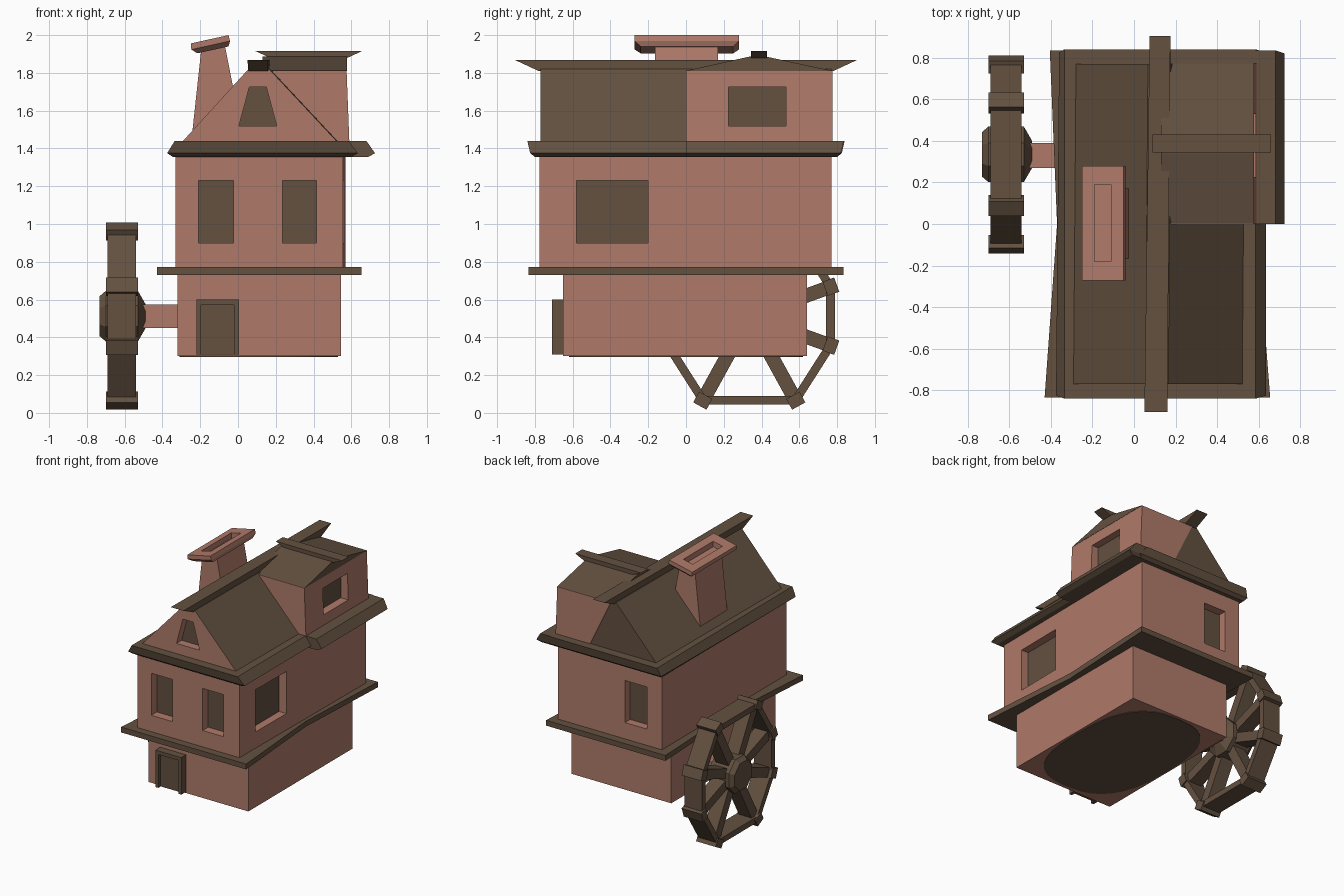
import bpy, bmesh, math
from mathutils import Vector

if "Cube" in bpy.data.objects:
    bpy.data.objects.remove(bpy.data.objects["Cube"])


def material(name, rgb):
    m = bpy.data.materials.new(name)
    m.diffuse_color = (*rgb, 1)
    m.use_nodes = True
    m.node_tree.nodes["Principled BSDF"].inputs["Base Color"].default_value = m.diffuse_color
    return m


PINK = material("clay_pink", (0.43, 0.195, 0.142))
BROWN = material("wood_brown", (0.125, 0.082, 0.051))


def loft(name, rings, *mats, pick=None):
    """Skin equal-length rings of points and cap both ends."""
    bm = bmesh.new()
    vs = [[bm.verts.new(p) for p in r] for r in rings]
    n = len(rings[0])
    for a, b in zip(vs, vs[1:]):
        for i in range(n):
            j = (i + 1) % n
            bm.faces.new((a[i], a[j], b[j], b[i]))
    bm.faces.new(vs[0][::-1])
    bm.faces.new(vs[-1])
    bmesh.ops.recalc_face_normals(bm, faces=bm.faces)
    bm.normal_update()
    if pick:
        for f in bm.faces:
            f.material_index = pick(f)
    me = bpy.data.meshes.new(name)
    bm.to_mesh(me)
    bm.free()
    for m in mats:
        me.materials.append(m)
    ob = bpy.data.objects.new(name, me)
    bpy.context.collection.objects.link(ob)
    return ob


def rect(x0, x1, y0, y1, z, tilt=0.0):
    return [(x, y, z + tilt * (x + 0.15)) for x, y in
            ((x0, y0), (x1, y0), (x1, y1), (x0, y1))]


def quad(f0, f1, b0, b1, y0, y1, z):
    """Rectangle whose front and back widths differ."""
    return [(f0, y0, z), (f1, y0, z), (b1, y1, z), (b0, y1, z)]


def box(name, x0, x1, y0, y1, z0, z1, mat):
    return loft(name, [rect(x0, x1, y0, y1, z0), rect(x0, x1, y0, y1, z1)], mat)


def window(name, wall, span, outer, inner, z0, z1, side=False, t=0.0, t1=None):
    """Cut a recess from outer to inner and put a brown pane at its back."""
    t1 = t if t1 is None else t1

    def block(nm, d0, d1, mat):
        d0, d1 = sorted((d0, d1))
        a0, a1 = span
        if side:
            rs = [rect(d0, d1, a0, a1, z0), rect(d0, d1, a0, a1, z1)]
        else:
            rs = [rect(a0, a1, d0, d1, z0), rect(a0 + t, a1 - t1, d0, d1, z1)]
        return loft(nm, rs, mat)

    cutter = block(name + "_cutter", outer, inner, PINK)
    cutter.hide_render = True
    mod = wall.modifiers.new(name, 'BOOLEAN')
    mod.operation, mod.solver, mod.object = 'DIFFERENCE', 'EXACT', cutter
    bpy.context.view_layer.objects.active = wall
    bpy.ops.object.modifier_apply(modifier=mod.name)
    bpy.data.objects.remove(cutter)
    toward = 0.006 if outer > inner else -0.006
    block(name + "_pane", inner, inner + toward, BROWN)


# ground floor, with a dark rounded plate underneath
box("ground_floor", -0.32, 0.545, -0.65, 0.64, 0.30, 0.75, PINK)


def oval(z):
    out = []
    for i in range(32):
        c, s = math.cos(i * math.tau / 32), math.sin(i * math.tau / 32)
        out.append((0.11 + 0.42 * math.copysign(abs(c) ** 0.75, c),
                    0.62 * math.copysign(abs(s) ** 0.75, s), z))
    return out


loft("underside_plate", [oval(0.296), oval(0.303)], BROWN)

# door: recessed panel inside a frame
for nm, a, b, c, d in (("left", -0.22, -0.195, 0.31, 0.60), ("right", -0.02, 0.005, 0.31, 0.60),
                       ("top", -0.195, -0.02, 0.572, 0.60)):
    box("door_frame_" + nm, a, b, -0.71, -0.64, c, d, BROWN)
box("door_panel", -0.195, -0.02, -0.68, -0.64, 0.31, 0.572, BROWN)

# ledge, slightly pinched at the middle
ledge = ((-0.43, -0.835), (0.655, -0.835), (0.59, 0), (0.63, 0.835), (-0.405, 0.835), (-0.37, 0))
loft("ledge", [[(x, y, z) for x, y in ledge] for z in (0.73, 0.772)], BROWN)

# upper floor with windows
upper = loft("upper_floor", [quad(-0.33, 0.555, -0.33, 0.57, -0.775, 0.77, z) for z in (0.76, 1.40)], PINK)
window("front_window_left", upper, (-0.21, -0.025), -0.9, -0.70, 0.90, 1.23)
window("front_window_right", upper, (0.235, 0.415), -0.9, -0.70, 0.90, 1.23)
window("back_window", upper, (-0.20, -0.01), 0.9, 0.70, 0.90, 1.23)
window("side_window", upper, (-0.58, -0.20), 0.7, 0.49, 0.90, 1.23, side=True)

# eaves
loft("eaves", [rect(-0.345, 0.60, -0.80, 0.80, 1.355),
               quad(-0.375, 0.635, -0.36, 0.635, -0.825, 0.825, 1.375),
               rect(-0.335, 0.585, -0.84, 0.84, 1.44)], BROWN)
loft("dormer_eaves", [rect(0.50, 0.69, 0.0, 0.80, 1.355), rect(0.50, 0.725, 0.0, 0.82, 1.375),
                      rect(0.50, 0.68, 0.0, 0.835, 1.44)], BROWN)

# attic: pink front gable, brown roof slopes and back
gable = ((-0.30, 1.43), (0.53, 1.43), (0.165, 1.82), (0.055, 1.82))
attic = loft("attic", [[(x + s, y, z) for x, z in gable] for y, s in ((-0.77, 0), (0.77, 0.012))],
             PINK, BROWN, pick=lambda f: 0 if f.normal.y < -0.9 else 1)
window("gable_window", attic, (0.005, 0.205), -0.9, -0.70, 1.52, 1.725, t=0.055)
loft("ridge_beam", [quad(0.055, 0.16, 0.075, 0.175, -0.78, 0.78, 1.81),
                    quad(0.05, 0.16, 0.075, 0.175, -0.905, 0.905, 1.868)], BROWN)

# dormer
dormer = loft("dormer", [rect(0.30, 0.59, 0.0, 0.775, 1.42), rect(0.11, 0.575, 0.0, 0.775, 1.812)], PINK)
window("dormer_window", dormer, (0.225, 0.53), 0.7, 0.515, 1.52, 1.725, side=True)
loft("dormer_roof", [[(x, 0.0, 1.811), (x, 0.775, 1.811), (x, 0.42, 1.887), (x, 0.34, 1.887)]
                     for x in (0.13, 0.577)], BROWN)
loft("dormer_ridge_beam", [rect(0.17, 0.58, 0.345, 0.43, 1.88),
                           rect(0.088, 0.66, 0.345, 0.43, 1.917)], BROWN)

# leaning chimney with a hollow tilted cap
loft("chimney", [rect(-0.247, 0.03, -0.165, 0.17, 1.44),
                 rect(-0.195, -0.07, -0.165, 0.17, 1.93, 0.22)], PINK)
loft("chimney_cap", [rect(-0.215, -0.05, -0.24, 0.25, 1.918, 0.22),
                     rect(-0.247, -0.042, -0.272, 0.28, 1.945, 0.22),
                     rect(-0.25, -0.05, -0.272, 0.28, 1.978, 0.22),
                     rect(-0.19, -0.11, -0.18, 0.19, 1.978, 0.22),
                     rect(-0.19, -0.11, -0.18, 0.19, 1.935, 0.22)], PINK)

# water wheel
box("axle", -0.52, -0.30, 0.27, 0.39, 0.45, 0.575, PINK)
C = Vector((0.335, 0.512))


def bar(name, p, q, w, x0, x1):
    d = (q - p).normalized() * (w / 2)
    n = Vector((-d.y, d.x))
    rings = []
    for e in (p + C, q + C):
        a, b = e + n, e - n
        rings.append([(x0, *a), (x1, *a), (x1, *b), (x0, *b)])
    loft(name, rings, BROWN)


corners = [Vector(v) for v in ((0.43, 0.155), (0.245, 0.445))]
corners += [Vector((-v.x, v.y)) for v in reversed(corners)]
corners += [-v for v in corners]
for i, v in enumerate(corners):
    u = v.normalized()
    bar(f"wheel_rim_{i}", v, corners[(i + 1) % 8], 0.045, -0.69, -0.54)
    bar(f"wheel_spoke_{i}", u * 0.08, v, 0.075, -0.67, -0.56)
    bar(f"wheel_paddle_{i}", v - u * 0.03, v + u * 0.035, 0.08, -0.70, -0.53)
loft("wheel_hub", [[(x, C.x + r * math.cos((k + 0.5) * math.tau / 8),
                     C.y + r * math.sin((k + 0.5) * math.tau / 8)) for k in range(8)]
                   for x, r in ((-0.732, 0.115), (-0.70, 0.145), (-0.53, 0.145), (-0.49, 0.07))], BROWN)
